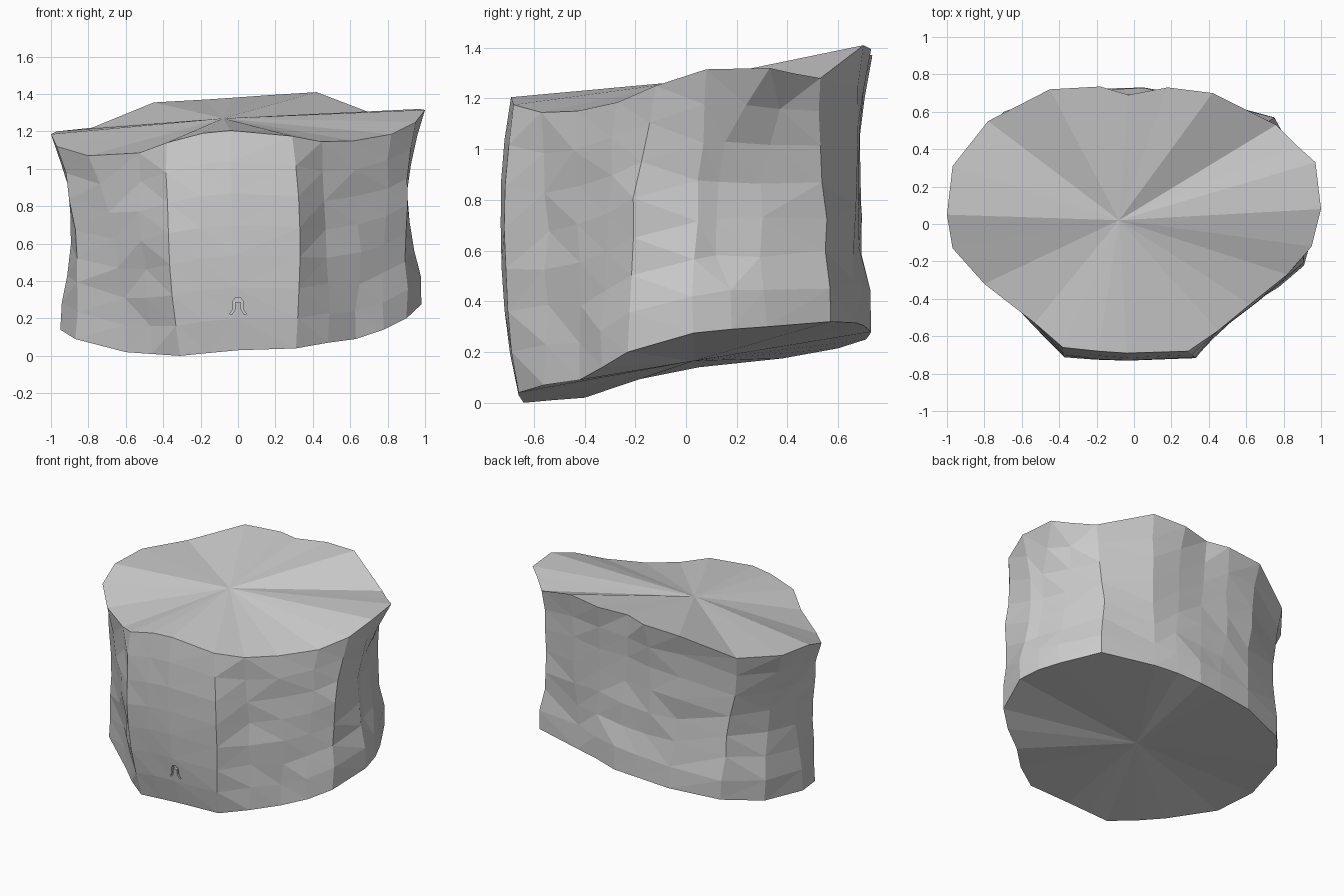
import bpy, bmesh, random
from mathutils import Vector

if "Cube" in bpy.data.objects:
    bpy.data.objects.remove(bpy.data.objects["Cube"])

random.seed(4)

# Cross-sections, counter-clockwise from the front centre
BOTTOM = [(0, -.66, .03), (.31, -.66, .04), (.48, -.56, .07), (.63, -.42, .09), (.78, -.33, .14),
          (.90, -.23, .20), (.98, .03, .275), (.95, .18, .29), (.89, .32, .30), (.75, .57, .32),
          (.38, .67, .315), (.22, .70, .305), (.05, .73, .28), (-.12, .725, .27), (-.36, .71, .25),
          (-.69, .60, .215), (-.88, .38, .175), (-.95, .05, .14), (-.87, -.20, .09), (-.60, -.40, .02),
          (-.46, -.53, .01), (-.31, -.64, 0), (-.16, -.65, .015)]
MIDDLE = [(-.03, -.73), (.33, -.715), (.47, -.55), (.65, -.43), (.79, -.31), (.90, -.20),
          (.91, .05), (.87, .12), (.81, .30), (.72, .54), (.40, .67), (.20, .68), (0, .675),
          (-.20, .68), (-.42, .67), (-.72, .53), (-.86, .28), (-.89, .04), (-.87, -.18),
          (-.66, -.40), (-.51, -.55), (-.37, -.71), (-.20, -.725)]
TOP = [(-.04, -.69, 1.205), (.29, -.68, 1.175), (.45, -.57, 1.145), (.62, -.43, 1.15), (.82, -.27, 1.185),
       (.95, -.12, 1.25), (1, .08, 1.315), (.97, .33, 1.32), (.87, .42, 1.30), (.76, .53, 1.28),
       (.42, .70, 1.41), (.18, .73, 1.395), (-.03, .69, 1.38), (-.18, .735, 1.37), (-.45, .72, 1.355),
       (-.78, .55, 1.22), (-.97, .31, 1.20), (-1, .05, 1.185), (-.97, -.13, 1.12), (-.80, -.32, 1.07),
       (-.53, -.53, 1.085), (-.38, -.66, 1.14), (-.19, -.68, 1.19)]
LEVELS = 7


def make_object(name, bm):
    bmesh.ops.recalc_face_normals(bm, faces=bm.faces)
    mesh = bpy.data.meshes.new(name)
    bm.to_mesh(mesh)
    bm.free()
    ob = bpy.data.objects.new(name, mesh)
    bpy.context.collection.objects.link(ob)
    return ob


def column_point(i, t):
    # Curve through the bottom, middle and top; the front panel bulges, the other walls start upright
    b, c, front = Vector(BOTTOM[i]), Vector(TOP[i]), MIDDLE[i][1] < -.7
    m = Vector((*MIDDLE[i], 0))
    s = t if front else max(0, t - .12) / .88
    p = b * (2 * (s - .5) * (s - 1)) + m * (4 * s * (1 - s)) + c * (2 * s * (s - .5))
    p.z = b.z + (c.z - b.z) * t
    if 0 < t < 1:
        amount = .004 if front else .011
        p += Vector([random.uniform(-amount, amount) for _ in range(3)])
    return p


# Faceted body: lofted side wall with fan-shaped ends
bm = bmesh.new()
n = len(TOP)
rings = [[bm.verts.new(column_point(i, k / LEVELS)) for i in range(n)] for k in range(LEVELS + 1)]
for low, high in zip(rings, rings[1:]):
    for i in range(n):
        j = (i + 1) % n
        bm.faces.new((low[i], low[j], high[j], high[i]))
for ring, centre in ((rings[0], (0, .03, .165)), (rings[-1], (-.08, .02, 1.27))):
    hub = bm.verts.new(centre)
    for i in range(n):
        bm.faces.new((ring[i], ring[(i + 1) % n], hub))
bmesh.ops.triangulate(bm, faces=bm.faces)
body = make_object("faceted_block", bm)

# Small horseshoe groove low on the front
outer = [(-.045, .225), (-.028, .25), (-.026, .295), (-.012, .312), (.012, .312), (.026, .295), (.028, .25), (.045, .225)]
inner = [(.03, .225), (.016, .25), (.014, .288), (-.014, .288), (-.016, .25), (-.03, .225)]
bm = bmesh.new()
face = bm.faces.new([bm.verts.new((x, -.80, z)) for x, z in outer + inner])
ext = bmesh.ops.extrude_face_region(bm, geom=[face])
bmesh.ops.translate(bm, vec=(0, .12, 0), verts=[v for v in ext["geom"] if isinstance(v, bmesh.types.BMVert)])
cutter = make_object("groove_cutter", bm)
cutter.hide_render = True
cutter.hide_viewport = True
cut = body.modifiers.new("groove", 'BOOLEAN')
cut.operation = 'DIFFERENCE'
cut.object = cutter
